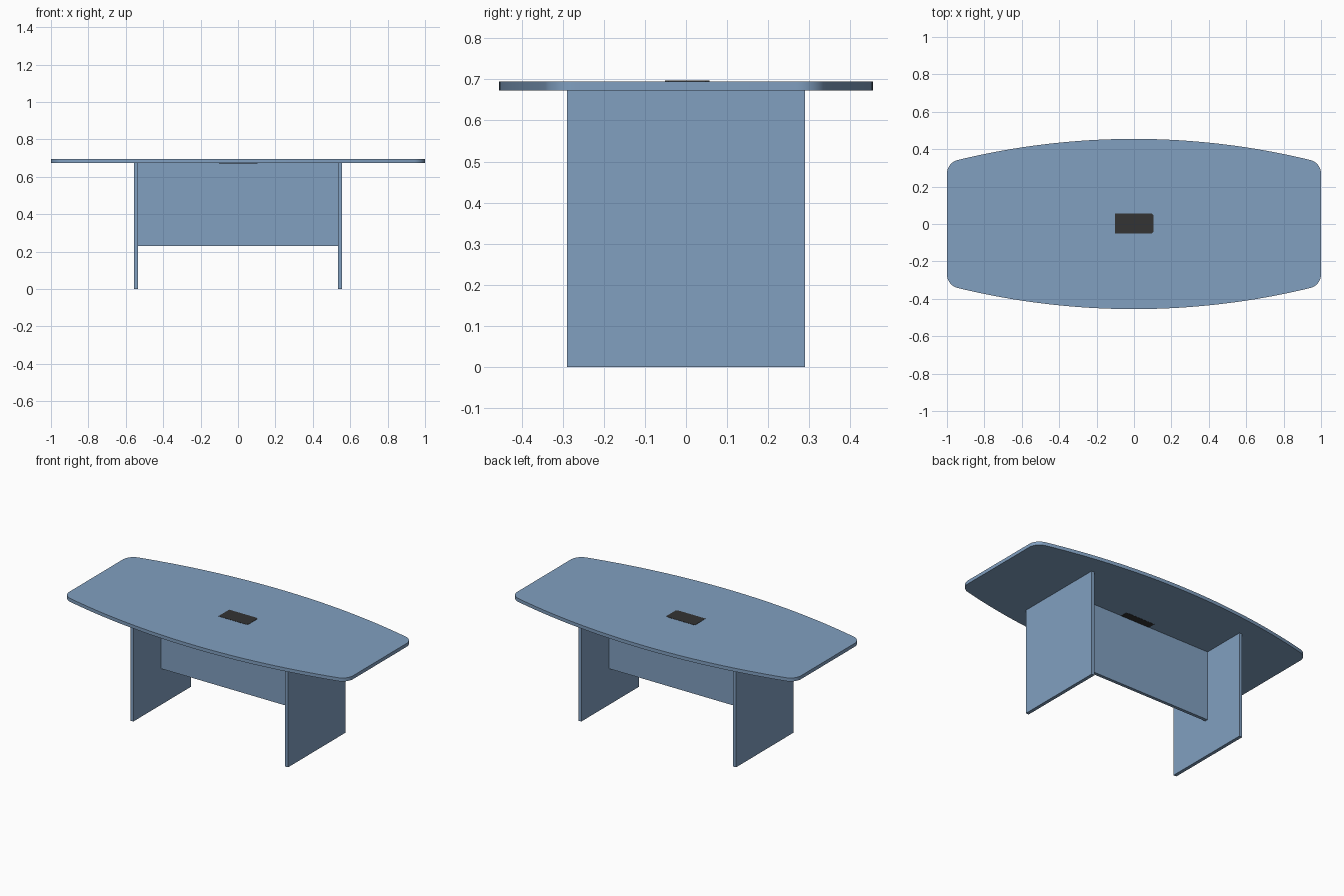
import bpy, bmesh, math

if "Cube" in bpy.data.objects:
    bpy.data.objects.remove(bpy.data.objects["Cube"], do_unlink=True)


def material(name, rgb):
    m = bpy.data.materials.new(name)
    m.use_nodes = True
    m.diffuse_color = (*rgb, 1)
    m.node_tree.nodes["Principled BSDF"].inputs["Base Color"].default_value = (*rgb, 1)
    return m


BLUE = material("blue laminate", (0.22, 0.35, 0.53))
DARK = material("dark plastic", (0.033, 0.033, 0.033))


def slab(name, outline, z0, z1, mat):
    """Extrude a counter-clockwise xy outline from z0 to z1."""
    bm = bmesh.new()
    base = bm.faces.new([bm.verts.new((x, y, z0)) for x, y in outline])
    ext = bmesh.ops.extrude_face_region(bm, geom=[base], use_keep_orig=True)
    verts = [v for v in ext["geom"] if isinstance(v, bmesh.types.BMVert)]
    bmesh.ops.translate(bm, vec=(0, 0, z1 - z0), verts=verts)
    bmesh.ops.recalc_face_normals(bm, faces=bm.faces)
    mesh = bpy.data.meshes.new(name)
    bm.to_mesh(mesh)
    bm.free()
    mesh.materials.append(mat)
    obj = bpy.data.objects.new(name, mesh)
    bpy.context.collection.objects.link(obj)
    return obj


def rect(x0, x1, y0, y1):
    return [(x0, y0), (x1, y0), (x1, y1), (x0, y1)]


# Boat-shaped top: bowed long sides blended into straight ends by round corners
HALF_X, HALF_Y, BOW, CORNER = 1.0, 0.455, 3.99, 0.075
bow_y = HALF_Y - BOW
cx = HALF_X - CORNER
cy = bow_y + math.sqrt((BOW - CORNER) ** 2 - cx ** 2)
join = math.atan2(cy - bow_y, cx)
quarter = [(cx + CORNER * math.cos(join * i / 10), cy + CORNER * math.sin(join * i / 10))
           for i in range(11)]
for i in range(1, 17):
    a = join + (math.pi / 2 - join) * i / 16
    quarter.append((BOW * math.cos(a), bow_y + BOW * math.sin(a)))
half = quarter + [(-x, y) for x, y in reversed(quarter[:-1])]
outline = half + [(-x, -y) for x, y in half]
top = slab("table_top", outline, 0.673, 0.695, BLUE)
bpy.ops.object.select_all(action='DESELECT')
bpy.context.view_layer.objects.active = top
top.select_set(True)
bpy.ops.object.shade_smooth_by_angle(angle=math.radians(30))

# Panel legs and the modesty panel between them
for side, s in (("left", 1), ("right", -1)):
    x0, x1 = sorted((s * 0.535, s * 0.556))
    slab(side + "_leg", rect(x0, x1, -0.29, 0.29), 0, 0.673, BLUE)
slab("modesty_panel", rect(-0.535, 0.535, -0.01, 0.01), 0.23, 0.673, BLUE)

# Cable port through the top, with clipped corners at one end
port = [(-0.102, -0.051), (0.094, -0.051), (0.103, -0.042),
        (0.103, 0.048), (0.094, 0.057), (-0.102, 0.057)]
slab("cable_port", port, 0.672, 0.6965, DARK)
